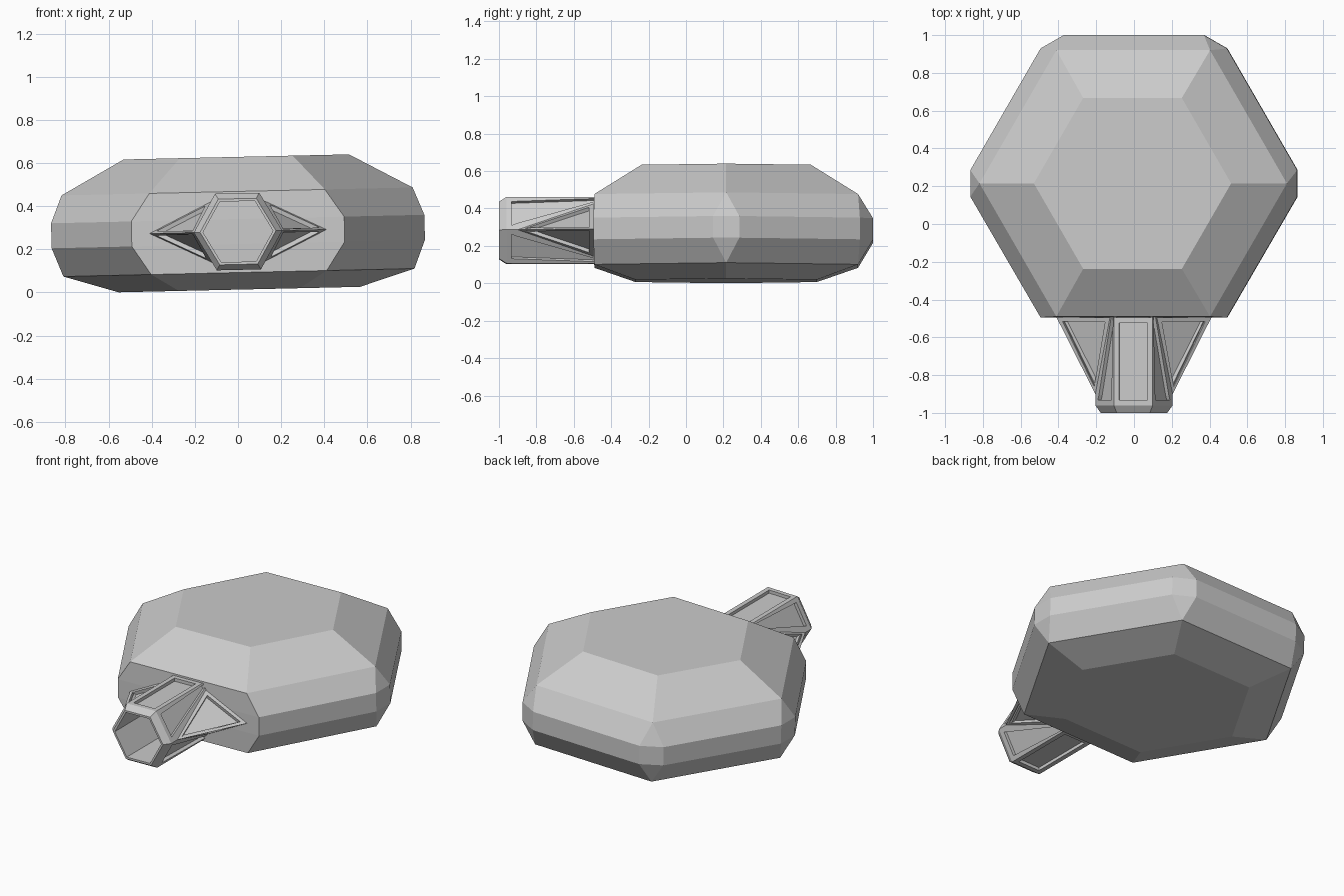
import bpy, bmesh
from math import cos, sin, pi, radians, sqrt
from mathutils import Matrix, Vector

cube = bpy.data.objects.get("Cube")
if cube:
    bpy.data.objects.remove(cube, do_unlink=True)

grey = bpy.data.materials.new("plain_grey")
grey.use_nodes = True
GREY = (0.6, 0.6, 0.6, 1)
grey.diffuse_color = GREY
grey.node_tree.nodes["Principled BSDF"].inputs["Base Color"].default_value = GREY

AXIS_Z = 0.282      # height of the neck axis
BODY_Y = 0.215      # centre of the body
FRONT = -0.495      # flat front of the body
# The whole model leans slightly about its long axis
LEAN = Matrix.Translation((0, 0, AXIS_Z)) @ Matrix.Rotation(radians(-1.3), 4, 'Y')


def finish(bm, name):
    bm.transform(LEAN)
    mesh = bpy.data.meshes.new(name)
    bm.to_mesh(mesh)
    bm.free()
    mesh.materials.append(grey)
    obj = bpy.data.objects.new(name, mesh)
    bpy.context.collection.objects.link(obj)
    return obj


def hexagon(radius):
    return [Vector((radius * cos(i * pi / 3), radius * sin(i * pi / 3))) for i in range(6)]


def outward_face(bm, points, out):
    face = bm.faces.new([bm.verts.new(p) for p in points])
    face.normal_update()
    if face.normal.dot(Vector(out)) < 0:
        face.normal_flip()
    return face


def panel(bm, points, out, border=0.04, depth=0.02):
    """Face with a sunken panel inside a flat border."""
    face = outward_face(bm, points, out)
    bmesh.ops.inset_individual(bm, faces=[face], thickness=border)
    bmesh.ops.inset_individual(bm, faces=[face], thickness=0, depth=-depth)


# Body: faceted hexagonal block with a bevelled belt and a flat front
bm = bmesh.new()
for radius, z in ((0.5225, 0.346), (0.814, 0.186), (0.814, -0.19), (0.56, -0.269)):
    for p in hexagon(radius):
        bm.verts.new((p.x, max(p.y + BODY_Y, FRONT), z))
belt = hexagon(0.906)
for i in range(6):
    for near in (belt[i - 1], belt[(i + 1) % 6]):
        p = belt[i] + (near - belt[i]).normalized() * 0.081
        for z in (0.058, -0.058):
            bm.verts.new((p.x, max(p.y + BODY_Y, FRONT), z))
bmesh.ops.convex_hull(bm, input=bm.verts[:])
bmesh.ops.dissolve_limit(bm, angle_limit=radians(1), verts=bm.verts[:], edges=bm.edges[:])
bmesh.ops.recalc_face_normals(bm, faces=bm.faces[:])
finish(bm, "body")

# Neck: hollow hexagonal tube with a bevelled rim
R = 0.205
H = R * sqrt(3) / 2
LIP = -0.96
WING_Y = -0.9
bm = bmesh.new()
rings = [[bm.verts.new((p.x, y, p.y)) for p in hexagon(r)]
         for r, y in ((R, LIP), (0.176, -1), (0.162, -1), (0.162, -0.48))]
for a, b in zip(rings, rings[1:]):
    for i in range(6):
        j = (i + 1) % 6
        bm.faces.new((a[i], a[j], b[j], b[i]))
bmesh.ops.recalc_face_normals(bm, faces=bm.faces[:])
if rings[0][0].link_faces[0].normal.dot(rings[0][0].co + Vector((0, -1, 0))) < 0:
    bmesh.ops.reverse_faces(bm, faces=bm.faces[:])
for up in (1, -1):
    # Long panel on the top and bottom
    panel(bm, [(-R / 2, LIP, H * up), (R / 2, LIP, H * up),
               (R / 2, FRONT, H * up), (-R / 2, FRONT, H * up)], (0, 0, up))
    # Wedge panels on the four slanted sides, ending along the wings
    for side in (1, -1):
        panel(bm, [(R * side, LIP, 0), (R / 2 * side, LIP, H * up),
                   (R / 2 * side, -0.385, H * up), (R * side, WING_Y, 0)],
              (side, 0, up))
finish(bm, "neck")

# Wings: pyramids bracing the neck against the body
for side, name in ((1, "left_wing"), (-1, "right_wing")):
    bm = bmesh.new()
    for up in (1, -1):
        panel(bm, [(R * side, WING_Y, 0), (0.41 * side, FRONT, 0),
                   (0.124 * side, FRONT, 0.14 * up)], (side, 0, up * 2))
    finish(bm, name)
